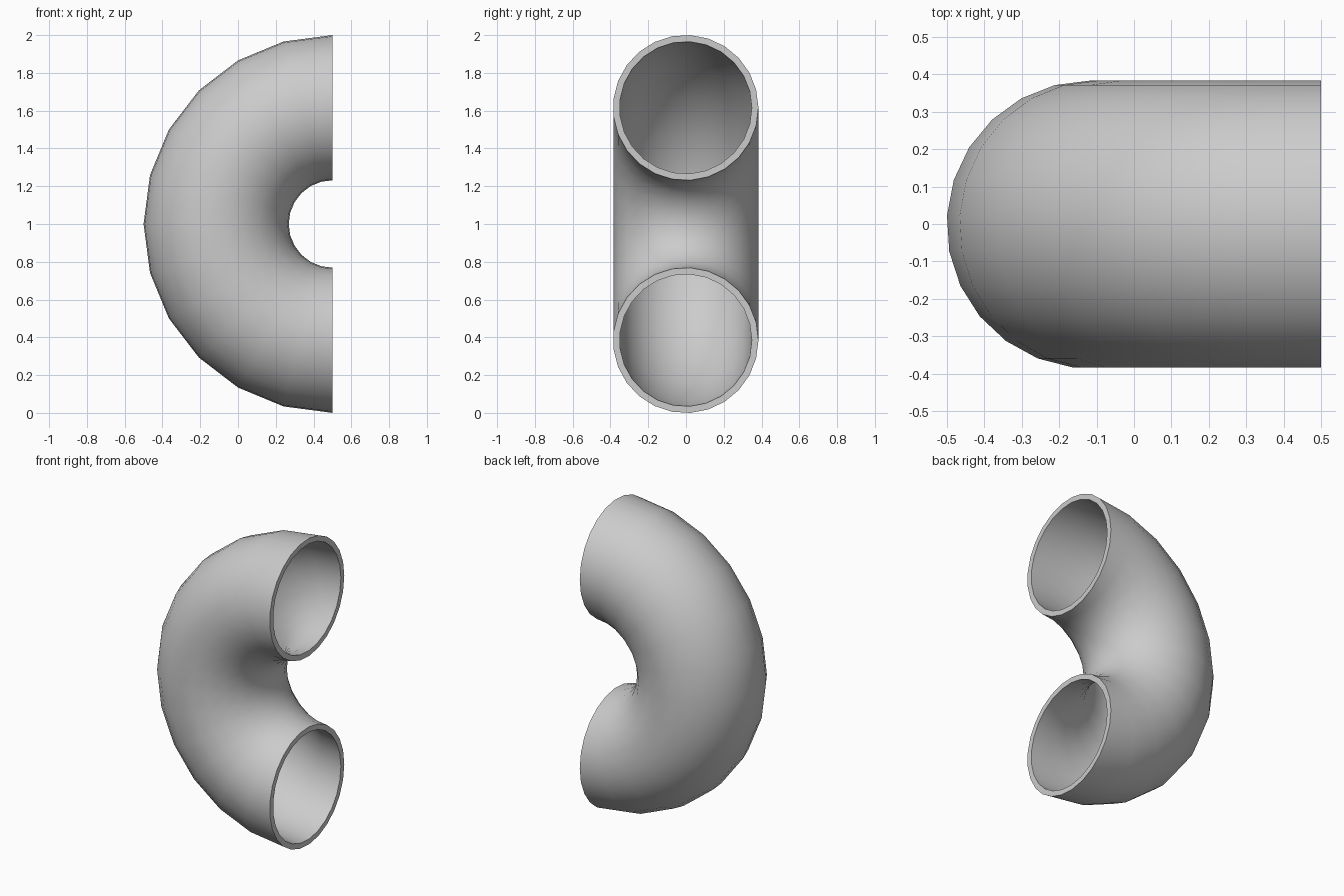
import bpy, bmesh
from math import sin, cos, tau, pi, radians
from mathutils import Vector

if "Cube" in bpy.data.objects:
    bpy.data.objects.remove(bpy.data.objects["Cube"])

SIDES, STEPS = 25, 12
BEND, OUTER, INNER = 0.6157, 0.385, 0.35
CENTRE = Vector((0.5, -0.0015, 1.0))

bm = bmesh.new()


def ring(radius):
    # one vertex of the cross-section points along +y
    return [bm.verts.new((CENTRE.x, CENTRE.y + radius * cos(tau * i / SIDES),
                          CENTRE.z + BEND + radius * sin(tau * i / SIDES)))
            for i in range(SIDES)]


# Annular cross-section of the pipe wall at the upper mouth
outer, inner = ring(OUTER), ring(INNER)
start = [bm.faces.new((outer[i], outer[(i + 1) % SIDES],
                       inner[(i + 1) % SIDES], inner[i])) for i in range(SIDES)]
bottom_cap = bmesh.ops.duplicate(bm, geom=start)["geom"]
edges = [e for f in start for e in f.edges]
boundary = list({e for e in edges if len(e.link_faces) == 1})

# Sweep the wall outlines half a turn towards -x, ending at the lower mouth
bmesh.ops.spin(bm, geom=boundary, cent=CENTRE, axis=(0, 1, 0),
               angle=-pi, steps=STEPS, use_duplicate=False)

# Lower mouth rim
cap_verts = [g for g in bottom_cap if isinstance(g, bmesh.types.BMVert)]
for v in cap_verts:
    v.co.z = 2 * CENTRE.z - v.co.z
bmesh.ops.remove_doubles(bm, verts=bm.verts, dist=1e-4)

# Make sure the bend lies on the -x side
if min(v.co.x for v in bm.verts) > 0:
    for v in bm.verts:
        v.co.x = 2 * CENTRE.x - v.co.x
bmesh.ops.recalc_face_normals(bm, faces=bm.faces)

mesh = bpy.data.meshes.new("pipe_bend")
bm.to_mesh(mesh)
bm.free()
pipe = bpy.data.objects.new("pipe_bend", mesh)
bpy.context.collection.objects.link(pipe)

# Smooth walls, crisp mouth rims
bpy.context.view_layer.objects.active = pipe
pipe.select_set(True)
bpy.ops.object.shade_smooth_by_angle(angle=radians(40))
